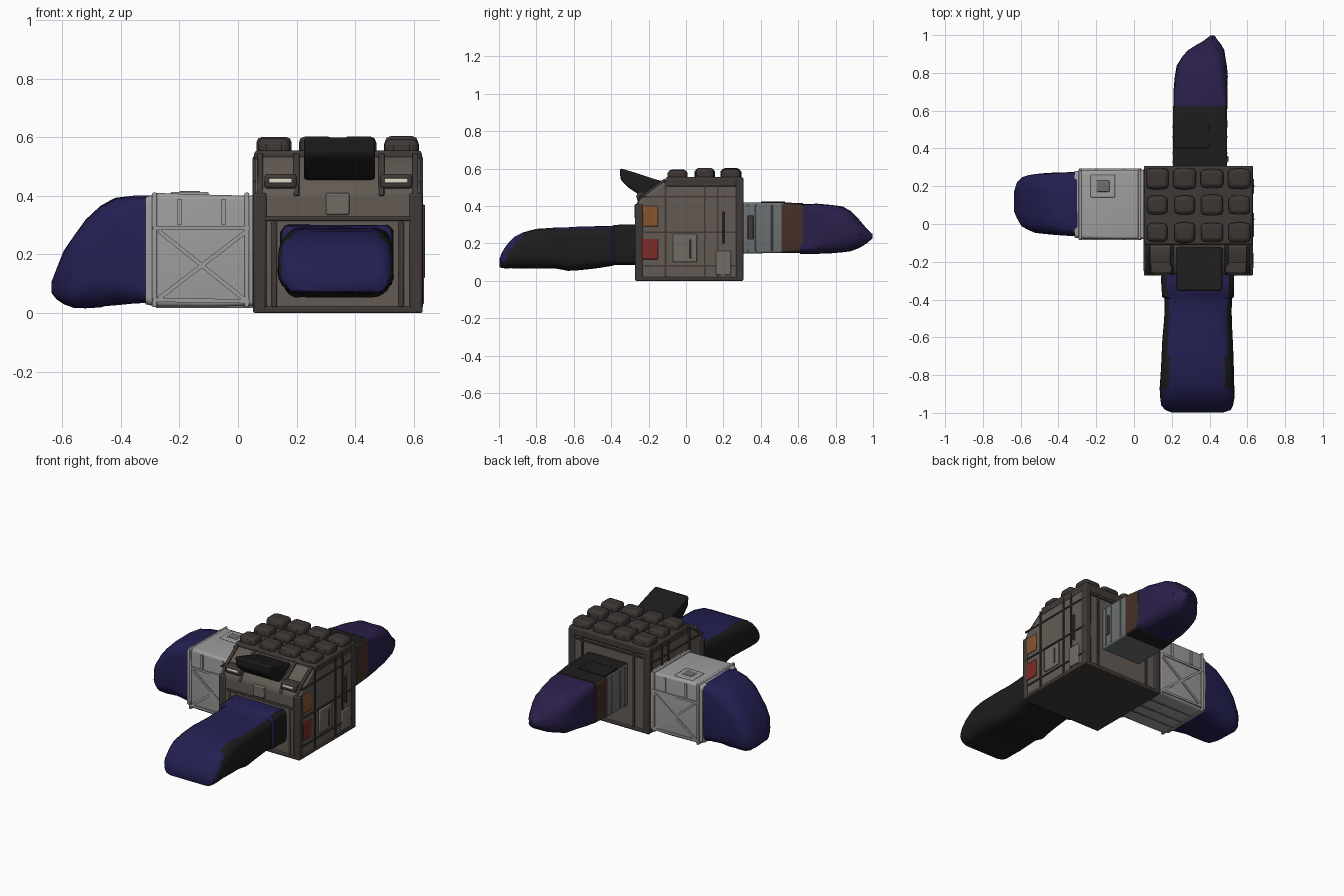
import bpy, bmesh, math, random
from mathutils import Vector

random.seed(4)
COL = {
    "hull": (0.125, 0.105, 0.088), "trim": (0.05, 0.042, 0.038), "panel": (0.17, 0.15, 0.13),
    "crate": (0.045, 0.036, 0.034), "black": (0.012, 0.012, 0.012), "navy": (0.017, 0.014, 0.085),
    "violet": (0.024, 0.014, 0.07), "white": (0.34, 0.34, 0.34), "steel": (0.15, 0.16, 0.165),
    "rust": (0.06, 0.03, 0.02), "orange": (0.25, 0.09, 0.03), "red": (0.2, 0.025, 0.02),
    "lamp": (0.75, 0.68, 0.58)}
MAT = {}
for k, c in COL.items():
    MAT[k] = bpy.data.materials.new(k)
    MAT[k].diffuse_color = (*c, 1)


def finish(name, bm, mats, bevel=0.0, smooth=True, segs=2):
    bmesh.ops.recalc_face_normals(bm, faces=bm.faces)
    me = bpy.data.meshes.new(name)
    bm.to_mesh(me)
    bm.free()
    ob = bpy.data.objects.new(name, me)
    bpy.context.collection.objects.link(ob)
    for m in mats:
        me.materials.append(MAT[m])
    if bevel:
        b = ob.modifiers.new("bevel", "BEVEL")
        b.width, b.segments, b.limit_method = bevel, segs, "ANGLE"
    if smooth:
        bpy.ops.object.select_all(action="DESELECT")
        ob.select_set(True)
        bpy.context.view_layer.objects.active = ob
        bpy.ops.object.shade_smooth_by_angle(angle=math.radians(35))
    return ob


def box(name, x, y, z, mat, bevel=0.0):
    """Box given by its x, y and z ranges."""
    bm = bmesh.new()
    bmesh.ops.create_cube(bm, size=1)
    for v in bm.verts:
        v.co = [(r[0] + r[1]) / 2 + c * (r[1] - r[0]) for r, c in zip((x, y, z), v.co)]
    return finish(name, bm, [mat], bevel)


def extrude(name, profile, x0, x1, mat, bevel):
    """Side profile in (y, z) pulled along x."""
    bm = bmesh.new()
    f = bm.faces.new([bm.verts.new((x0, y, z)) for y, z in profile])
    r = bmesh.ops.extrude_face_region(bm, geom=[f])
    bmesh.ops.translate(bm, vec=(x1 - x0, 0, 0),
                        verts=[g for g in r["geom"] if isinstance(g, bmesh.types.BMVert)])
    return finish(name, bm, [mat], bevel)


def loft(name, axis, stations, mats, pick=None, wobble=0.0):
    """Rounded-rectangle sections (t, side0, side1, z0, z1, radius) along x or y."""
    bm = bmesh.new()
    rings = []
    for t, a0, a1, b0, b1, r in stations:
        r = min(r, (a1 - a0) * .48, (b1 - b0) * .48)
        ring = []
        corners = ((a1 - r, b1 - r), (a0 + r, b1 - r), (a0 + r, b0 + r), (a1 - r, b0 + r))
        for q, (ca, cb) in enumerate(corners):
            for i in range(6):
                ang = math.pi / 2 * (q + i / 5)
                a, b = ca + r * math.cos(ang), cb + r * math.sin(ang)
                a += random.uniform(-wobble, wobble)
                b += random.uniform(-wobble, wobble)
                ring.append(bm.verts.new((t, a, b) if axis == "x" else (a, t, b)))
        rings.append(ring)
    n = len(rings[0])
    for p, q in zip(rings, rings[1:]):
        for i in range(n):
            bm.faces.new((p[i], p[(i + 1) % n], q[(i + 1) % n], q[i]))
    bm.faces.new(rings[0])
    bm.faces.new(rings[-1])
    bm.normal_update()
    if pick:
        for f in bm.faces:
            f.material_index = pick(f.calc_center_median(), f.normal)
    return finish(name, bm, mats)


def brace(name, x0, z0, x1, z1, y, mat, w=0.014):
    """Thin diagonal rib lying on a wall that faces the y axis."""
    a, b = Vector((x0, y, z0)), Vector((x1, y, z1))
    ob = box(name, (-(b - a).length / 2, (b - a).length / 2), (-.006, .006), (-w / 2, w / 2), mat)
    ob.location = (a + b) / 2
    ob.rotation_euler.y = -math.atan2(z1 - z0, x1 - x0)


# Central hull with sloped front brow
extrude("hull", [(-.265, .003), (-.265, .41), (-.235, .45), (-.115, .535), (.3, .54), (.3, .003)],
        .058, .625, "hull", .016)

# Corner posts and belts around the hull
for x in (.052, .585):
    box("front_post", (x, x + .045), (-.272, -.23), (.0, .41), "trim", .008)
    box("rear_post", (x, x + .045), (.265, .307), (.0, .54), "trim", .008)
box("sill", (.052, .63), (-.272, .307), (0, .022), "trim", .006)
box("front_belt", (.07, .61), (-.271, -.25), (.315, .33), "trim", .004)
for x in (.115, .548):
    box("front_frame_side", (x, x + .018), (-.271, -.25), (.02, .315), "trim", .004)
box("front_latch", (.3, .38), (-.276, -.25), (.335, .41), "panel", .006)

# Headlamps under the brow
for x in (.09, .485):
    box("lamp_housing", (x, x + .11), (-.262, -.2), (.425, .475), "trim", .01)
    box("headlamp", (x + .015, x + .095), (-.266, -.22), (.443, .46), "lamp", .005)
for x in (.065, .19, .48, .595):
    extrude("brow_rib", [(-.27, .40), (-.24, .458), (-.115, .547), (-.1, .52), (-.2, .4)],
            x, x + .02, "trim", .004)

# Side wall seams and panels
for xs, side in (((.62, .631), "right"), ((.05, .062), "left")):
    for y in (-.11, .1, .17):
        box(side + "_seam", xs, (y - .005, y + .005), (.02, .53), "trim")
    for z in (.08, .26, .45):
        box(side + "_belt", xs, (-.25, .29), (z - .004, z + .004), "trim")
box("orange_plate", (.62, .632), (-.232, -.15), (.29, .4), "orange", .004)
box("red_plate", (.62, .632), (-.235, -.15), (.115, .225), "red", .004)
box("side_cabinet", (.62, .635), (-.07, .06), (.1, .25), "panel", .005)
box("side_hatch", (.62, .635), (.16, .24), (.03, .16), "panel", .005)
box("side_handle", (.62, .638), (.195, .205), (.2, .37), "trim", .003)
box("side_handle", (.62, .638), (.02, .03), (.12, .22), "trim", .003)

# Back wall seams and floor planks
for x in (.16, .53):
    box("back_seam", (x - .006, x + .006), (.29, .308), (.02, .53), "trim")
box("back_belt", (.08, .6), (.29, .308), (.48, .49), "trim")
for y in (-.15, -.02, .11, .23):
    box("floor_rib", (.07, .61), (y - .005, y + .005), (0, .012), "trim")

# Roof deck and rows of padded crates
box("roof_deck", (.055, .628), (-.11, .308), (.5, .555), "trim", .012)
for i, x in enumerate((.123, .268, .413, .558)):
    for j, y in enumerate((-.045, .1, .24)):
        w, d = .057 + random.uniform(-.004, .004), .051 + random.uniform(-.004, .004)
        top = .597 + random.uniform(-.006, .008)
        box("roof_crate", (x - w, x + w), (y - d, y + d), (.53, top), "crate", .02)
        box("crate_strap", (x - w * .5, x + w * .5), (y - d - .003, y + d + .003), (.535, top - .014),
            "trim", .006)

# Upturned visor over the front
extrude("visor", [(-.355, .603), (-.35, .54), (-.31, .5), (-.24, .453), (-.14, .47), (-.115, .53),
                  (-.17, .545), (-.26, .575)], .225, .468, "black", .012)

# Front arm: dark flanks with a blue top and nose
front = [(-.25, .145, .53, .088, .302, .03), (-.30, .145, .53, .085, .302, .03),
         (-.385, .148, .527, .085, .298, .03), (-.395, .163, .517, .082, .293, .05),
         (-.48, .16, .517, .068, .292, .06), (-.57, .155, .52, .058, .289, .065),
         (-.63, .15, .523, .052, .287, .065), (-.7, .147, .525, .066, .285, .065),
         (-.8, .14, .53, .068, .278, .07), (-.87, .137, .53, .068, .26, .07),
         (-.92, .138, .53, .068, .232, .07), (-.96, .145, .525, .068, .19, .06),
         (-.985, .165, .51, .069, .15, .04), (-.998, .2, .47, .075, .115, .02)]
loft("front_arm", "y", front, ["black", "navy"],
     lambda c, n: int((n.z > .5 and abs(c.x - .335) < .155) or n.y < -.35), .002)

# Rear arm: steel sleeve, rust collar, violet pointed end
loft("rear_sleeve", "y", [(.29, .207, .492, .145, .42, .012), (.52, .207, .492, .15, .42, .012)],
     ["steel", "black"], lambda c, n: int(n.z < -.5))
extrude("rear_sleeve_cover", [(.4, .41), (.4, .424), (.53, .424), (.53, .41)], .21, .4, "black", .003)
for y in (.33, .375, .46):
    box("sleeve_rib", (.203, .496), (y - .005, y + .005), (.16, .405), "steel", .003)
box("sleeve_latch", (.485, .5), (.33, .36), (.22, .35), "trim", .004)
loft("rear_collar", "y", [(.51, .205, .494, .148, .42, .015), (.625, .207, .493, .148, .415, .03)],
     ["rust", "black"], lambda c, n: int(abs(n.z) > .5))
rear = [(.61, .208, .494, .148, .41, .03), (.7, .21, .495, .147, .411, .05),
        (.78, .217, .494, .148, .408, .07), (.84, .23, .49, .15, .395, .08),
        (.88, .25, .485, .16, .372, .08), (.92, .285, .475, .172, .335, .08),
        (.95, .335, .46, .19, .298, .06), (.97, .372, .445, .205, .272, .04),
        (.998, .408, .424, .232, .247, .01)]
loft("rear_arm_tip", "y", rear, ["violet"], None, .004)

# Left arm: pale container sleeve with rounded blue end
loft("left_sleeve", "x", [(.07, -.08, .287, .025, .4, .015), (-.1, -.08, .287, .022, .404, .015),
                          (-.28, -.078, .283, .022, .41, .02), (-.315, -.072, .28, .03, .395, .025)],
     ["white"])
for y in (-.08, .287):
    for a in ((-.27, .28, .03, .04), (-.27, .05, .03, .28), (-.29, .29, .04, .29),
              (-.29, .045, .04, .04), (-.2, .3, -.2, .39), (-.05, .3, -.05, .39)):
        brace("sleeve_brace", *a, y, "white")
for x in (-.285, .03):
    box("sleeve_edge", (x - .008, x + .008), (-.085, .292), (.02, .411), "white", .004)
box("sleeve_top_hatch", (-.23, -.1), (.14, .26), (.39, .414), "white", .006)
box("sleeve_top_vent", (-.2, -.13), (.17, .23), (.4, .417), "steel", .004)
for y in (.02, .1, .19):
    box("sleeve_floor_rib", (-.28, .05), (y - .004, y + .004), (.018, .03), "steel")
left = [(-.28, -.062, .272, .032, .402, .04), (-.35, -.06, .272, .036, .4, .06),
        (-.42, -.055, .27, .03, .392, .08), (-.47, -.05, .266, .022, .365, .09),
        (-.52, -.045, .263, .017, .315, .09), (-.56, -.032, .256, .017, .265, .08),
        (-.595, -.01, .245, .03, .21, .07), (-.62, .03, .22, .05, .15, .045),
        (-.636, .07, .165, .068, .105, .015)]
loft("left_arm_end", "x", left, ["navy"], None, .004)
